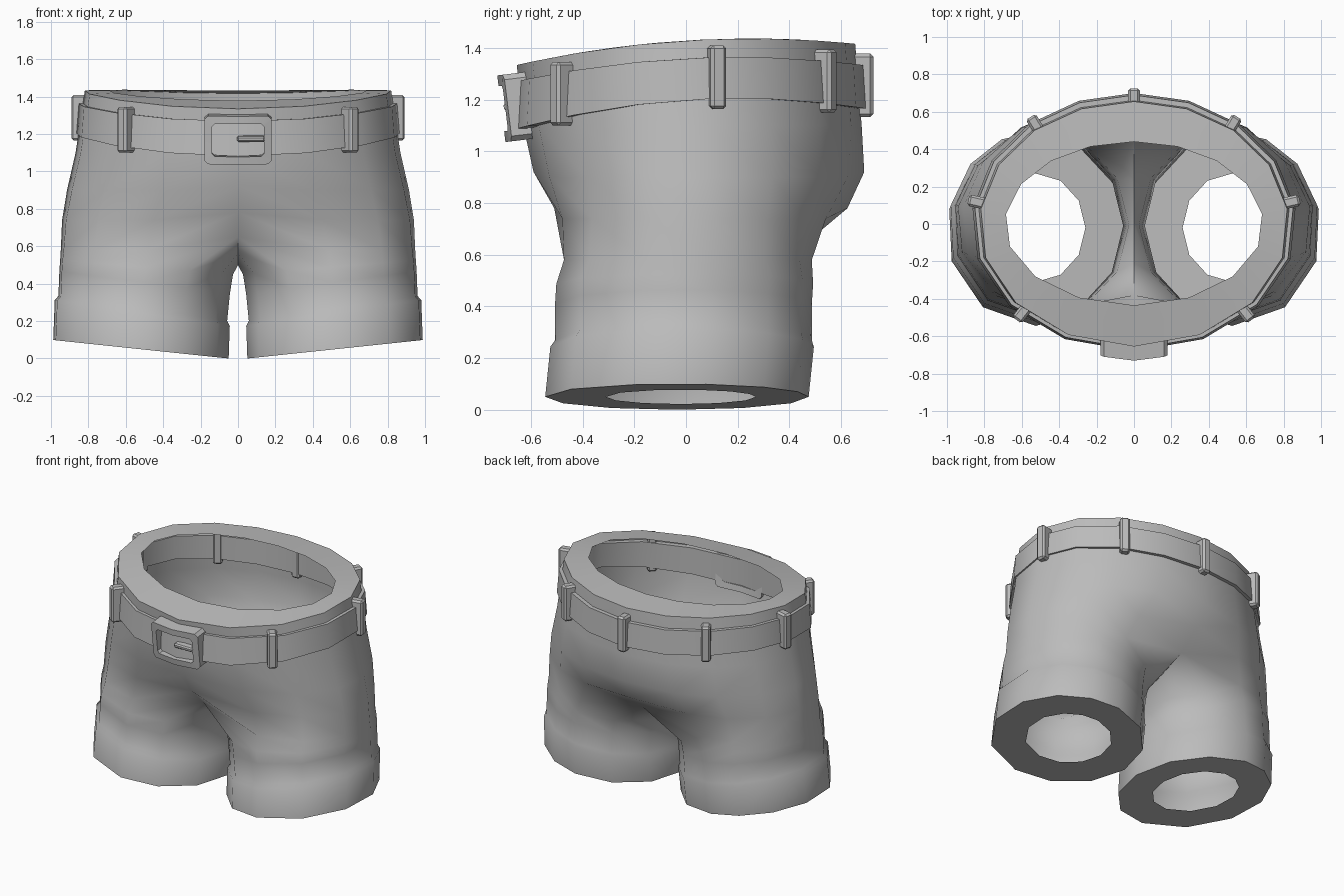
import bpy, bmesh
from math import sin, cos, pi, radians, hypot
from mathutils import Matrix

if "Cube" in bpy.data.objects:
    bpy.data.objects.remove(bpy.data.objects["Cube"])

grey = bpy.data.materials.new("grey fabric")
grey.diffuse_color = (0.5, 0.5, 0.5, 1)
grey.use_nodes = True
grey.node_tree.nodes["Principled BSDF"].inputs["Base Color"].default_value = grey.diffuse_color


def shade(ob, angle):
    bpy.ops.object.select_all(action='DESELECT')
    ob.select_set(True)
    bpy.context.view_layer.objects.active = ob
    bpy.ops.object.shade_smooth_by_angle(angle=radians(angle))


def make(name, verts, faces, angle=30):
    me = bpy.data.meshes.new(name)
    me.from_pydata(verts, [], faces)
    bm = bmesh.new()
    bm.from_mesh(me)
    bmesh.ops.recalc_face_normals(bm, faces=bm.faces)
    bm.to_mesh(me)
    bm.free()
    me.materials.append(grey)
    ob = bpy.data.objects.new(name, me)
    bpy.context.collection.objects.link(ob)
    shade(ob, angle)
    return ob


def oval(t, a, front, back):
    t += radians(7) * cos(t)
    return a * cos(t), (back if sin(t) > 0 else front) * sin(t)


def leg(i, cx, cy, a, b):
    u = radians(-120 + 30 * i)
    u += radians(13) * max(0, cos(u))
    return cx + a * cos(u), cy + b * sin(u)


# --- shorts: half a torso flowing into one leg, then mirrored
verts, faces = [], []
# half width, front depth, back depth, side height, middle height, blend to leg
torso = [(.69, .435, .44, None, None, 0),          # inner edge of the waist rim
         (.825, .655, .655, None, None, 0), (.875, .63, .68, 1.1, 1.1, 0),
         (.915, .59, .69, .9, .92, .15), (.94, .51, .625, .74, .78, .5),
         (.95, .38, .47, .58, .65, .85)]
for a, front, back, z_side, z_mid, blend in torso:
    for i in range(9):
        x, y = oval(-pi / 2 + i * pi / 8, a, front, back)
        lx, ly = leg(i, .5, 0, .46, .495)
        if i in (0, 8):
            x, z = 0, z_mid
        else:
            x, y, z = x + (lx - x) * blend, y + (ly - y) * blend, z_side
        if z is None:
            z = 1.437 - .125 * (y - .25) ** 2
        verts.append((x, y, z))
for r in range(5):
    for i in range(8):
        k = r * 9 + i
        faces.append((k, k + 1, k + 10, k + 9))
# crotch bridge
loop = list(range(45, 54))
for y, z in ((.23, .56), (0, .5), (-.21, .56)):
    loop.append(len(verts))
    verts.append((0, y, z))
# leg rings: centre x, centre y, radii, inner height, rise to the outside
for cx, cy, a, b, z, rise in ((.495, -.005, .468, .497, .45, .08),
                              (.505, -.01, .462, .497, .35, .12),
                              (.515, -.01, .457, .497, .2, .14),
                              (.518, -.015, .474, .51, .175, .14),
                              (.525, -.035, .475, .51, 0, .1),
                              (.525, -.02, .265, .29, 0, .1)):  # cuff hole
    ring = []
    for i in range(12):
        x, y = leg(i, cx, cy, a, b)
        ring.append(len(verts))
        verts.append((x, y, z + rise * (x - .05) / .95))
    for i in range(12):
        j = (i + 1) % 12
        faces.append((loop[i], loop[j], ring[j], ring[i]))
    loop = ring
shorts = make("shorts", verts, faces, 180)
# orient the open surface outward
bm = bmesh.new()
bm.from_mesh(shorts.data)
bm.normal_update()
bm.faces.ensure_lookup_table()
if bm.faces[20].normal.x < 0:
    bmesh.ops.reverse_faces(bm, faces=bm.faces[:])
bm.to_mesh(shorts.data)
bm.free()
mir = shorts.modifiers.new("mirror", 'MIRROR')
mir.use_clip = True
bpy.context.view_layer.objects.active = shorts
bpy.ops.object.modifier_apply(modifier="mirror")
shade(shorts, 68)


# --- belt: tilted band, poking just through the wall
def belt_top(y):
    return 1.365 - .125 * (y - .2) ** 2


def belt_bottom(y):
    return 1.205 - .16 * (y - .2) ** 2


verts, faces = [], []
N = 16
for i in range(N):
    t = 2 * pi * i / N
    x, y = oval(t, .87, .68, .7)
    u, v = oval(t, .805, .615, .635)
    lo, hi = belt_bottom(y), belt_top(y)
    verts += [(x, y, lo), (x * .985, y * .985, hi), (u, v, hi), (u, v, lo)]
    for k in range(4):
        n, m = (i + 1) % N * 4, (k + 1) % 4
        faces.append((i * 4 + k, n + k, n + m, i * 4 + m))
make("belt", verts, faces)


# --- bevelled boxes for loops and pin
def box(name, size, matrix, bevel=.012):
    bm = bmesh.new()
    bmesh.ops.create_cube(bm, size=1)
    bmesh.ops.scale(bm, vec=size, verts=bm.verts)
    bmesh.ops.bevel(bm, geom=bm.edges[:], offset=bevel, segments=1, affect='EDGES')
    bmesh.ops.transform(bm, matrix=matrix, verts=bm.verts)
    bm.verts.index_update()
    vs = [v.co[:] for v in bm.verts]
    fs = [[v.index for v in f.verts] for f in bm.faces]
    bm.free()
    return make(name, vs, fs)


# belt loops: angle round the waist, each turned to face outward
for deg in (-50, 3, 47, 90, 133, 177, 230):
    x, y = oval(radians(deg), .85, .665, .675)
    if deg > 90:  # keep both sides symmetric
        x, y = oval(radians(180 - deg), .85, .665, .675)
        x = -x
    c, s = x / .85 ** 2, y / .67 ** 2
    n = hypot(c, s)
    c, s = c / n, s / n
    turn = Matrix(((c, -s, 0, x), (s, c, 0, y),
                   (0, 0, 1, (belt_top(y) + belt_bottom(y)) / 2 + .003), (0, 0, 0, 1)))
    box("belt_loop", (.1, .062, .245), turn)

# buckle: frame with a pin, leaning forward at the top, curved round the waist
lean = Matrix.Translation((0, -.675, 1.17)) @ Matrix.Rotation(radians(7), 4, 'X')
outline = []
for rx, rz, cut in ((.18, .13, .02), (.138, .088, .015)):
    half = [(0, -rz), (rx - cut, -rz), (rx, cut - rz), (rx, rz - cut), (rx - cut, rz)]
    outline.append(half + [(0, rz)] + [(-x, z) for x, z in half[:0:-1]])
verts, faces = [], []
for pts, y in ((outline[0], .06), (outline[0], -.04), (outline[1], -.04), (outline[1], .06)):
    verts += [(x, y + .8 * x * x, z) for x, z in pts]
M = len(outline[0])
for r in range(4):
    q = (r + 1) % 4
    for i in range(M):
        j = (i + 1) % M
        faces.append((r * M + i, r * M + j, q * M + j, q * M + i))
buckle = make("buckle", verts, faces)
buckle.matrix_world = lean
box("buckle_pin", (.15, .05, .03), lean @ Matrix.Translation((.07, -.005, .005)), .008)
